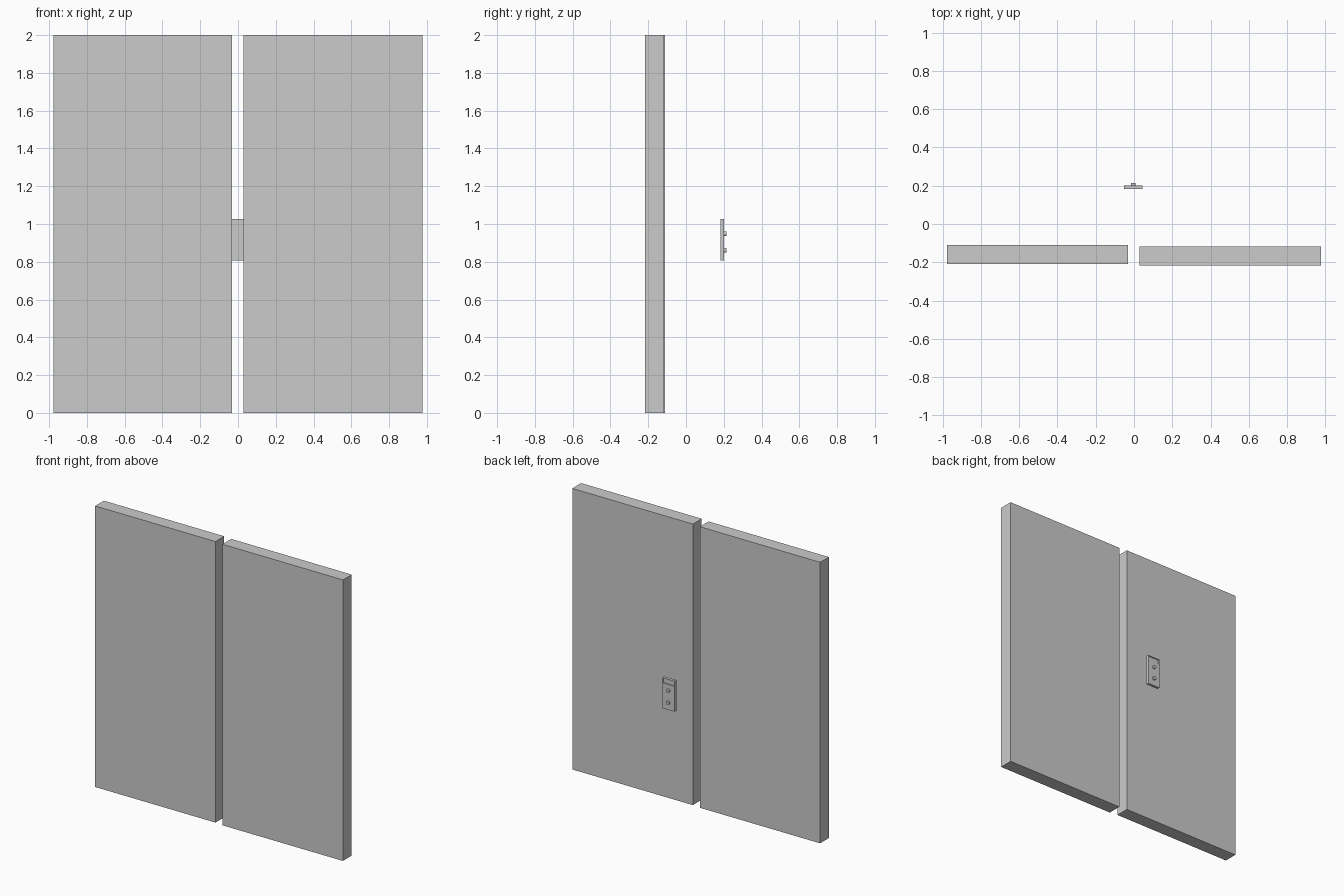
import bpy, bmesh, math

if "Cube" in bpy.data.objects:
    bpy.data.objects.remove(bpy.data.objects["Cube"])


def box(name, x, y, z):
    """Axis-aligned box from (min, max) ranges."""
    bm = bmesh.new()
    bmesh.ops.create_cube(bm, size=1)
    for v in bm.verts:
        for i, r in enumerate((x, y, z)):
            v.co[i] = r[0] if v.co[i] < 0 else r[1]
    mesh = bpy.data.meshes.new(name)
    bm.to_mesh(mesh)
    bm.free()
    ob = bpy.data.objects.new(name, mesh)
    bpy.context.collection.objects.link(ob)
    return ob


# Two sliding door leaves, slightly offset in depth
box("left_door", (-0.978, -0.031), (-0.209, -0.111), (0, 2))
box("right_door", (0.029, 0.978), (-0.217, -0.118), (0, 2))

# Call panel with a recessed display window near the top
PX = -0.004
panel = box("call_panel", (PX - 0.048, PX + 0.048), (0.182, 0.202), (0.808, 1.026))
bm = bmesh.new()
bm.from_mesh(panel.data)
bm.faces.ensure_lookup_table()
bmesh.ops.bisect_plane(bm, geom=bm.verts[:] + bm.edges[:] + bm.faces[:],
                       plane_co=(0, 0, 0.984), plane_no=(0, 0, 1))
face = max((f for f in bm.faces if f.normal.y > 0.9), key=lambda f: f.calc_center_median().z)
bmesh.ops.inset_region(bm, faces=[face], thickness=0.007)
recess = bmesh.ops.extrude_face_region(bm, geom=[face])
bmesh.ops.delete(bm, geom=[face], context='FACES_ONLY')
bmesh.ops.translate(bm, vec=(0, -0.006, 0),
                    verts=[v for v in recess["geom"] if isinstance(v, bmesh.types.BMVert)])
bm.to_mesh(panel.data)
bm.free()

# Round up and down call buttons
for name, z in (("up_button", 0.948), ("down_button", 0.861)):
    bpy.ops.mesh.primitive_cylinder_add(vertices=16, radius=0.0125, depth=0.022,
                                        location=(PX, 0.204, z),
                                        rotation=(math.pi / 2, 0, 0))
    bpy.context.object.name = name
    bpy.ops.object.shade_smooth_by_angle()
